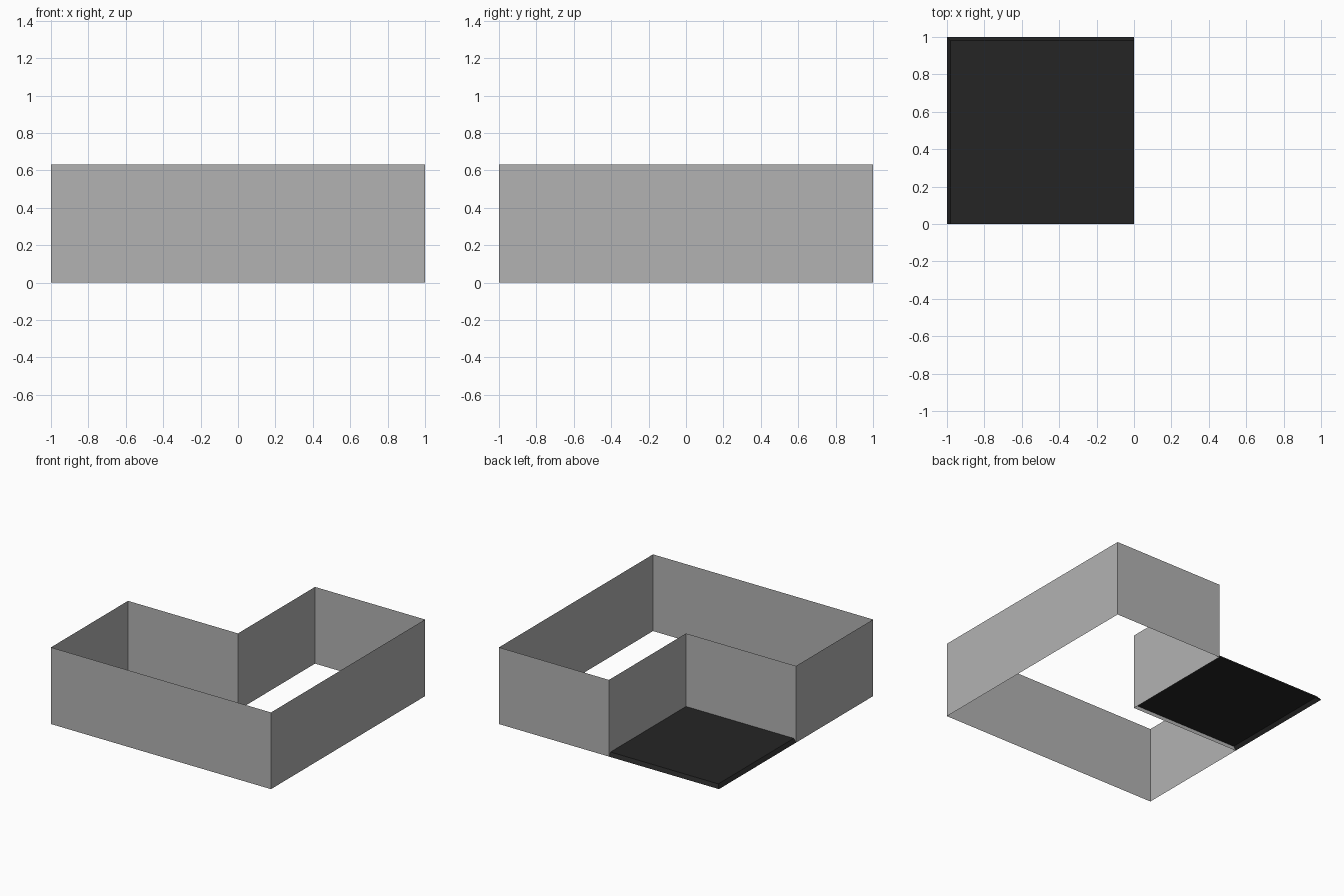
import bpy
import bmesh

if "Cube" in bpy.data.objects:
    bpy.data.objects.remove(bpy.data.objects["Cube"])

WALL_H = 0.63    # wall height
PLATE_Z = 0.03   # height of the raised sheet
LIP = 0.02       # horizontal run of its sloped lip


def material(name, rgb):
    m = bpy.data.materials.new(name)
    m.diffuse_color = (*rgb, 1)
    m.use_nodes = True
    m.node_tree.nodes["Principled BSDF"].inputs["Base Color"].default_value = m.diffuse_color
    return m


def make_object(name, bm, mat):
    mesh = bpy.data.meshes.new(name)
    bm.to_mesh(mesh)
    bm.free()
    mesh.materials.append(mat)
    obj = bpy.data.objects.new(name, mesh)
    bpy.context.collection.objects.link(obj)
    return obj


grey = material("wall_grey", (0.45, 0.45, 0.45))
black = material("plate_black", (0.018, 0.018, 0.018))

# L-shaped wall: thin open outline raised straight up
outline = [(-1, -1), (1, -1), (1, 1), (0, 1), (0, 0), (-1, 0)]
bm = bmesh.new()
low = [bm.verts.new((x, y, 0)) for x, y in outline]
high = [bm.verts.new((x, y, WALL_H)) for x, y in outline]
for i in range(len(outline)):
    j = (i + 1) % len(outline)
    bm.faces.new((low[i], low[j], high[j], high[i]))
make_object("l_shaped_wall", bm, grey)

# Corner plate: raised sheet in the notch, sloped lip on its two outer sides
inner = [(0, 1 - LIP), (-1 + LIP, 1 - LIP), (-1 + LIP, 0)]
outer = [(0, 1), (-1, 1), (-1, 0)]
bm = bmesh.new()
top = [bm.verts.new((x, y, PLATE_Z)) for x, y in inner]
rim = [bm.verts.new((x, y, 0)) for x, y in outer]
corner = bm.verts.new((0, 0, PLATE_Z))
bm.faces.new((corner, *top))
for i in range(2):
    bm.faces.new((top[i], rim[i], rim[i + 1], top[i + 1]))
make_object("corner_plate", bm, black)
